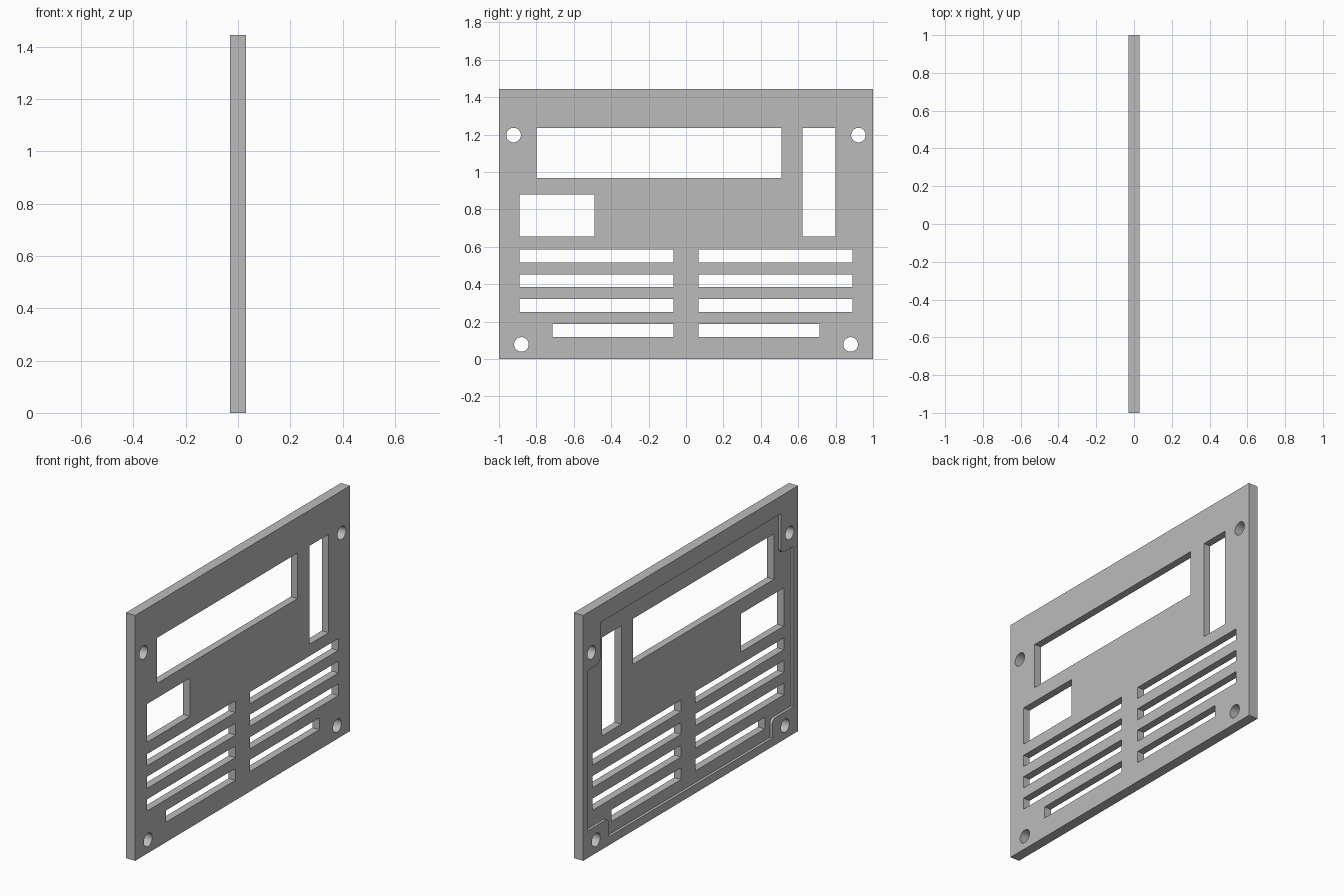
import bpy, bmesh
from math import sin, cos, radians, tau

cube = bpy.data.objects.get("Cube")
if cube:
    bpy.data.objects.remove(cube, do_unlink=True)

HALF_X, HEIGHT, RECESS = 0.03, 1.445, 0.016

grey = bpy.data.materials.new("plain_grey")
grey.use_nodes = True
grey.diffuse_color = (0.5, 0.5, 0.5, 1)
grey.node_tree.nodes["Principled BSDF"].inputs["Base Color"].default_value = (0.5, 0.5, 0.5, 1)


def rect(y0, y1, z0, z1):
    return [(y0, z0), (y1, z0), (y1, z1), (y0, z1)]


def arc(y, z, r, start, end, steps):
    angles = [radians(start + (end - start) * i / steps) for i in range(steps + 1)]
    return [(y + r * cos(a), z + r * sin(a)) for a in angles]


def prisms(name, outlines, x0, x1):
    """Extrude (y, z) outlines along x into one object."""
    bm = bmesh.new()
    for outline in outlines:
        face = bm.faces.new([bm.verts.new((x0, y, z)) for y, z in outline])
        new = bmesh.ops.extrude_face_region(bm, geom=[face])["geom"]
        verts = [v for v in new if isinstance(v, bmesh.types.BMVert)]
        bmesh.ops.translate(bm, verts=verts, vec=(x1 - x0, 0, 0))
    bmesh.ops.recalc_face_normals(bm, faces=bm.faces)
    mesh = bpy.data.meshes.new(name)
    bm.to_mesh(mesh)
    bm.free()
    mesh.materials.append(grey)
    obj = bpy.data.objects.new(name, mesh)
    bpy.context.collection.objects.link(obj)
    return obj


panel = prisms("panel", [rect(-1, 1, 0, HEIGHT)], -HALF_X, HALF_X)

# Shallow pocket on the inner side, stepping around the screw holes
half = [(0.84, 1.342)] + arc(0.87, 1.135, 0.03, 180, 270, 8) + [(0.955, 1.105), (0.955, 0.16)]
half += arc(0.79, 0.13, 0.03, 90, 180, 8) + [(0.76, 0.05)]
pocket = half + [(-y, z) for y, z in reversed(half)]
pocket_cutter = prisms("pocket_cutter", [pocket], -0.1, RECESS - HALF_X)

# Display window, tall window and small window
openings = [rect(-0.798, 0.511, 0.967, 1.235),
            rect(0.622, 0.8, 0.656, 1.235),
            rect(-0.891, -0.49, 0.656, 0.881)]

# Vent slots and screw holes on both halves
for side in (-1, 1):
    for row in range(4):
        outer = 0.714 if row == 0 else 0.891
        z = 0.118 + row * 0.133
        openings.append(rect(*sorted((side * 0.067, side * outer)), z, z + 0.069))
    for y, z in ((0.922, 1.197), (0.88, 0.078)):
        openings.append(arc(side * y, z, 0.039, 0, 360, 40)[:-1])
opening_cutter = prisms("opening_cutter", openings, -0.1, 0.1)

# Cut the panel and discard the cutters
for cutter in (pocket_cutter, opening_cutter):
    mod = panel.modifiers.new(cutter.name, "BOOLEAN")
    mod.operation = "DIFFERENCE"
    mod.solver = "EXACT"
    mod.object = cutter
    cutter.hide_render = True
bpy.context.view_layer.objects.active = panel
panel.select_set(True)
for name in [m.name for m in panel.modifiers]:
    bpy.ops.object.modifier_apply(modifier=name)
for cutter in (pocket_cutter, opening_cutter):
    bpy.data.objects.remove(cutter, do_unlink=True)

bpy.ops.object.shade_smooth_by_angle(angle=radians(30))
